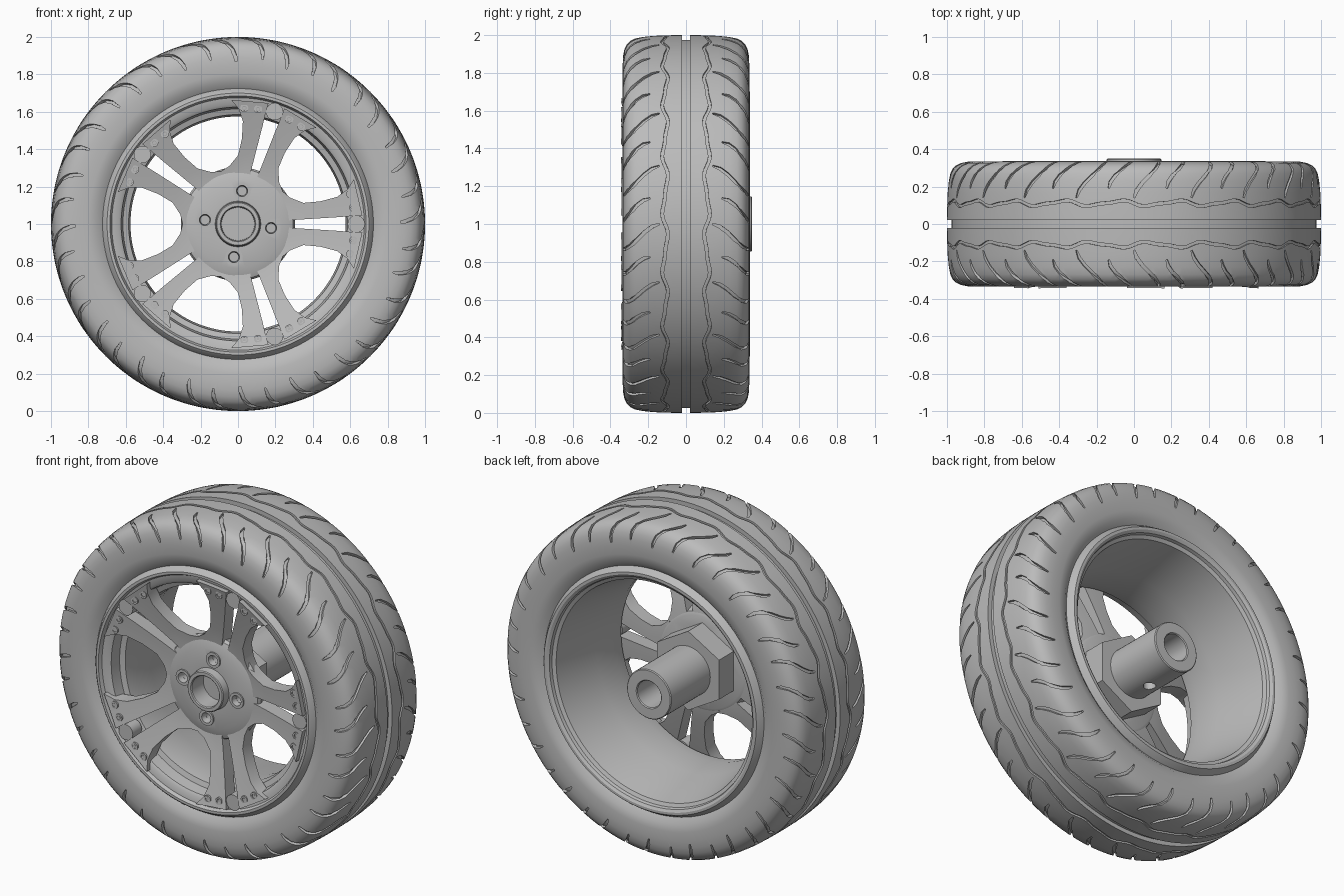
import bpy, bmesh
from math import pi, sin, cos, radians, hypot
from mathutils import Vector, Matrix

if "Cube" in bpy.data.objects:
    bpy.data.objects.remove(bpy.data.objects["Cube"])

CENTRE = Vector((0, 0, 1))
grey = bpy.data.materials.new("mid_grey")
grey.use_nodes = True
COLOUR = (0.5, 0.5, 0.5, 1)
grey.diffuse_color = COLOUR
grey.node_tree.nodes["Principled BSDF"].inputs["Base Color"].default_value = COLOUR


def finish(name, bm):
    """Turn a bmesh into a named object with clean outward normals."""
    bmesh.ops.remove_doubles(bm, verts=bm.verts, dist=1e-5)
    bmesh.ops.recalc_face_normals(bm, faces=bm.faces)
    mesh = bpy.data.meshes.new(name)
    bm.to_mesh(mesh)
    bm.free()
    mesh.materials.append(grey)
    ob = bpy.data.objects.new(name, mesh)
    bpy.context.collection.objects.link(ob)
    return ob


def smooth(ob, angle=30):
    bpy.ops.object.select_all(action="DESELECT")
    ob.select_set(True)
    bpy.context.view_layer.objects.active = ob
    bpy.ops.object.shade_smooth_by_angle(angle=radians(angle))


def cut(ob, cutter):
    mod = ob.modifiers.new("cut", "BOOLEAN")
    mod.operation = "DIFFERENCE"
    mod.solver = "MANIFOLD"
    mod.object = cutter
    bpy.context.view_layer.objects.active = ob
    bpy.ops.object.modifier_apply(modifier=mod.name)
    bpy.data.objects.remove(cutter)


def loft(bm, rings, wrap=False):
    """Skin a list of equal closed point loops, capping the ends unless wrapped."""
    rows = [[bm.verts.new(p) for p in ring] for ring in rings]
    n = len(rows[0])
    pairs = list(zip(rows, rows[1:])) + ([(rows[-1], rows[0])] if wrap else [])
    for a, b in pairs:
        for i in range(n):
            j = (i + 1) % n
            bm.faces.new((a[i], a[j], b[j], b[i]))
    if not wrap:
        bm.faces.new(rows[0])
        bm.faces.new(rows[-1][::-1])


def lathe(bm, profile, segments=96, at=(0, 1), start=0.0):
    """Spin a closed (y, radius) profile round an axis along y."""
    angles = [start + 2 * pi * i / segments for i in range(segments)]
    rings = [[(at[0] + r * cos(a), y, at[1] + r * sin(a)) for y, r in profile]
             for a in angles]
    if all(r > 0 for _, r in profile):
        loft(bm, rings, True)
        return
    # solid part: the profile starts and ends on the axis
    rows = [[bm.verts.new(ring[k]) for ring in rings] for k in range(1, len(profile) - 1)]
    for a, b in zip(rows, rows[1:]):
        for i in range(segments):
            j = (i + 1) % segments
            bm.faces.new((a[i], a[j], b[j], b[i]))
    bm.faces.new(rows[0])
    bm.faces.new(rows[-1][::-1])


def disc(bm, y0, y1, r, at=(0, 1), segments=20, start=0.0):
    lathe(bm, [(y0, 0), (y0, r), (y1, r), (y1, 0)], segments, at, start)


# Tyre: half section from the centre line to the bead
SECTION = [(0.021, 1), (0.1, 0.999), (0.17, 0.996), (0.23, 0.99), (0.27, 0.982), (0.295, 0.97),
           (0.313, 0.952), (0.326, 0.925), (0.333, 0.89), (0.335, 0.85), (0.333, 0.80),
           (0.326, 0.755), (0.29, 0.71)]
half = [(0.021, 0.975)] + SECTION
bm = bmesh.new()
lathe(bm, half + [(-y, r) for y, r in reversed(half)], 240)
tyre = finish("tyre", bm)


def on_tyre(s, side):
    """Point and outward normal of the section at arc length s."""
    for (y0, r0), (y1, r1) in zip(SECTION, SECTION[1:]):
        d = hypot(y1 - y0, r1 - r0)
        if s <= d:
            break
        s -= d
    t = s / d
    dy, dr = (y1 - y0) / d, (r1 - r0) / d
    return side * (y0 + dy * s), r0 + dr * s, side * -dr, dy


def groove(bm, path, side, width, depth, wrap=False):
    """Cutter following (angle, arc length) points over the tread."""
    pts = []
    for a, s in path:
        y, r, ny, nr = on_tyre(s, side)
        radial = Vector((cos(a), 0, sin(a)))
        pts.append((radial * r + Vector((0, y, 0)) + CENTRE, radial * nr + Vector((0, ny, 0))))
    rings = []
    n = len(pts)
    for i, (p, nor) in enumerate(pts):
        nxt = pts[(i + 1) % n if wrap else min(i + 1, n - 1)][0]
        prv = pts[i - 1 if wrap else max(i - 1, 0)][0]
        across = (nxt - prv).cross(nor).normalized()
        taper = 1 if wrap or 0 < i < n - 1 else 0.45
        w = across * width * taper
        up, down = nor * 0.02, nor * -depth
        rings.append([p + w + up, p - w + up, p - w + down, p + w + down])
    loft(bm, rings, wrap)


# Wavy ring grooves, then alternating long and short hooked grooves
REPEATS = 20
bm = bmesh.new()
for side in (1, -1):
    path = [(a, 0.09 + 0.013 * sin(REPEATS * a) + 0.005 * sin(2 * REPEATS * a))
            for a in (2 * pi * i / 240 for i in range(240))]
    groove(bm, path, side, 0.008, 0.01, True)
cut(tyre, finish("wave_cutter", bm))

LONG = [(0, 0.12), (-0.015, 0.16), (-0.045, 0.20), (-0.085, 0.24), (-0.12, 0.28),
        (-0.14, 0.32), (-0.15, 0.37)]
SHORT = [(-0.02, 0.17), (-0.03, 0.205), (-0.055, 0.24), (-0.095, 0.28), (-0.125, 0.32),
         (-0.14, 0.36), (-0.145, 0.39)]
bm = bmesh.new()
for k in range(2 * REPEATS):
    for side in (1, -1):
        hook = SHORT if k % 2 else LONG
        groove(bm, [(a + pi * k / REPEATS, s) for a, s in hook], side, 0.009, 0.014)
cut(tyre, finish("hook_cutter", bm))
smooth(tyre)

# Rim: deep barrel with a stepped lip on both sides
bm = bmesh.new()
lathe(bm, [(-0.3, 0.725), (-0.325, 0.71), (-0.335, 0.70), (-0.335, 0.685), (-0.315, 0.675),
           (-0.31, 0.64), (-0.30, 0.625), (-0.235, 0.615), (-0.225, 0.585), (-0.15, 0.575),
           (0.0, 0.59), (0.2, 0.625), (0.3, 0.645), (0.31, 0.665), (0.328, 0.67),
           (0.338, 0.685), (0.338, 0.70), (0.325, 0.71), (0.3, 0.725)], 128)
smooth(finish("rim", bm))


def front_y(r):
    return -0.24 - 0.105 * max(0, (r - 0.25) / 0.42) ** 1.15


# Spokes: five pairs of flaring prongs split by a tapering slot
INNER = [(0.22, 0.015), (0.30, 0.022), (0.38, 0.027), (0.46, 0.032), (0.54, 0.037),
         (0.60, 0.042), (0.665, 0.045)]
OUTER = [(0.22, 0.19), (0.28, 0.14), (0.35, 0.113), (0.44, 0.121), (0.53, 0.145),
         (0.585, 0.185), (0.62, 0.24)]
bm = bmesh.new()
rivets = bmesh.new()
for k in range(5):
    turn = Matrix.Rotation(-2 * pi * k / 5, 4, "Y")
    for side in (1, -1):
        rings = []
        for a, b in zip(INNER, OUTER):
            row = [Vector(a).lerp(Vector(b), t / 3) for t in range(4)]
            front = [(p.x, front_y(p.length), p.y * side) for p in row]
            back = [(p.x, front_y(p.length) + 0.085, p.y * side) for p in reversed(row)]
            rings.append([turn @ Vector(p) + CENTRE for p in front + back])
        loft(bm, rings)
        # Ringed rivets on the outer pads
        for x, z in ((0.60, 0.16), (0.617, 0.088)):
            p = turn @ Vector((x, 0, z * side)) + CENTRE
            y = front_y(hypot(x, z))
            lathe(rivets, [(y + 0.02, 0.012), (y - 0.005, 0.012), (y - 0.005, 0.022),
                           (y + 0.02, 0.022)], 16, (p.x, p.z))
            disc(rivets, y + 0.02, y - 0.002, 0.009, (p.x, p.z), 12)
    # Rounded floor closing the outer end of each slot
    p = turn @ Vector((0.632, 0, 0)) + CENTRE
    disc(bm, -0.325, -0.24, 0.046, (p.x, p.z), 24)
smooth(finish("spokes", bm), 35)
smooth(finish("rivets", rivets))

# Hub: face with a raised centre collar and four countersunk bolt holes
bm = bmesh.new()
lathe(bm, [(-0.2, 0), (-0.2, 0.088), (-0.305, 0.09), (-0.31, 0.095), (-0.31, 0.113),
           (-0.305, 0.118), (-0.26, 0.122), (-0.26, 0.235), (-0.238, 0.295), (-0.22, 0.305),
           (-0.165, 0.29), (-0.155, 0.27), (-0.155, 0)], 80)
hub = finish("hub", bm)
spots = [(0.178 * cos(a), 1 + 0.178 * sin(a)) for a in (radians(83 + 90 * i) for i in range(4))]
for radius, depth in ((0.042, -0.235), (0.024, -0.1)):
    bm = bmesh.new()
    for spot in spots:
        disc(bm, -0.4, depth, radius, spot)
    cut(hub, finish("bolt_cutter", bm))
smooth(hub)

# Bolt collars
bm = bmesh.new()
for spot in spots:
    lathe(bm, [(-0.23, 0.024), (-0.268, 0.03), (-0.268, 0.046), (-0.23, 0.046)], 24, spot)
smooth(finish("bolt_collars", bm))

# Hexagonal drive block behind the hub
bm = bmesh.new()
disc(bm, -0.17, -0.02, 0.235, segments=6, start=radians(30))
finish("hex_block", bm)

# Hollow axle sleeve with a set screw hole underneath
bm = bmesh.new()
lathe(bm, [(-0.1, 0.078), (0.345, 0.078), (0.35, 0.083), (0.35, 0.141), (0.345, 0.146),
           (-0.1, 0.146)], 48)
sleeve = finish("axle_sleeve", bm)
bm = bmesh.new()
bmesh.ops.create_cone(bm, cap_ends=True, segments=24, radius1=0.034, radius2=0.034, depth=0.2,
                      matrix=Matrix.Translation((0, 0.13, 0.9)))
cut(sleeve, finish("screw_cutter", bm))
smooth(sleeve)
